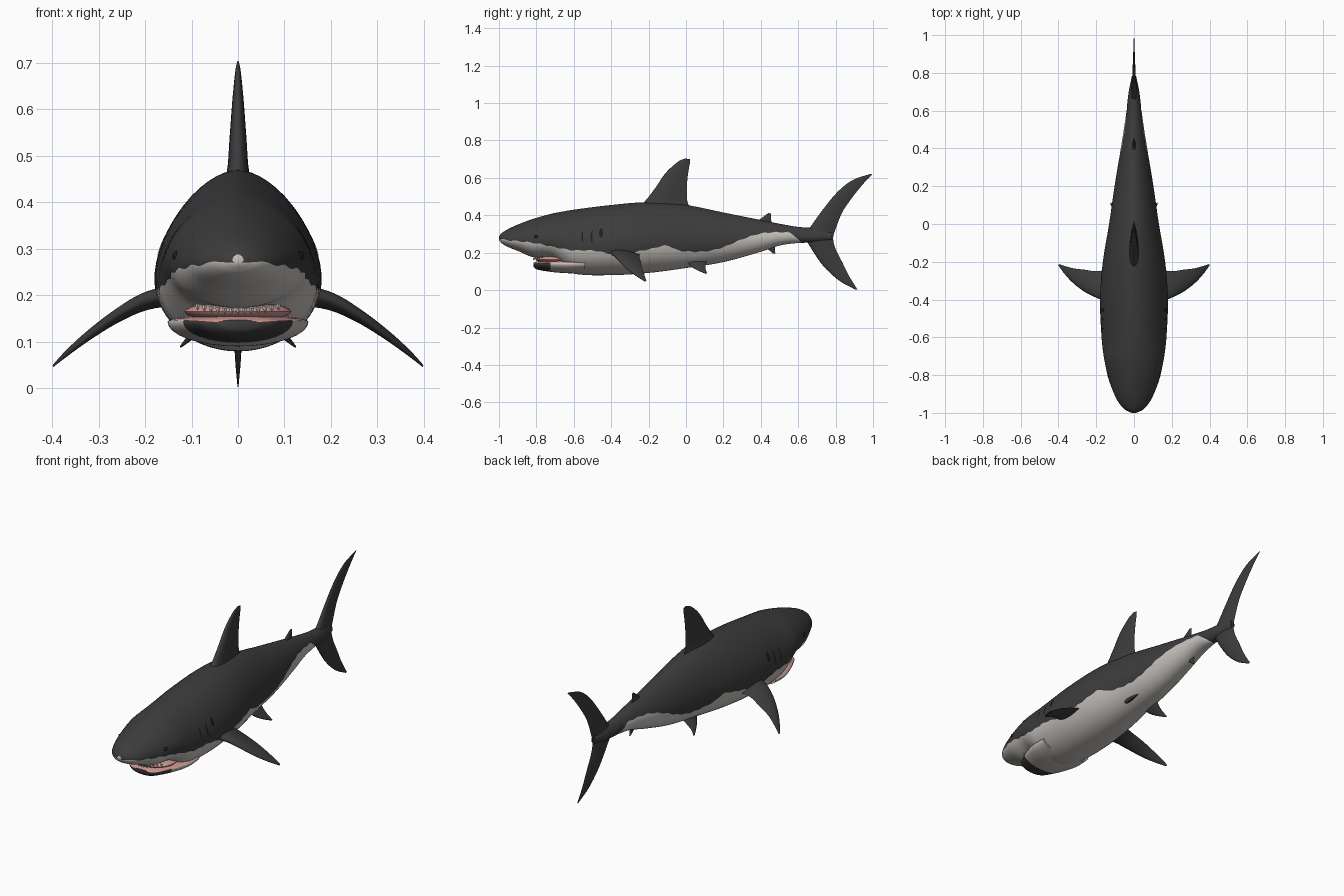
import bpy, bmesh, math
from mathutils import Vector

if "Cube" in bpy.data.objects:
    bpy.data.objects.remove(bpy.data.objects["Cube"])


def material(name, rgb):
    m = bpy.data.materials.new(name)
    m.diffuse_color = (*rgb, 1)
    m.use_nodes = True
    m.node_tree.nodes["Principled BSDF"].inputs["Base Color"].default_value = m.diffuse_color
    return m


DARK = material("dark grey skin", (0.045, 0.045, 0.046))
PALE = material("pale belly", (0.56, 0.53, 0.50))
PINK = material("pink gums", (0.60, 0.30, 0.28))
BLACK = material("black", (0.012, 0.012, 0.012))
TOOTH = material("tooth white", (0.75, 0.73, 0.68))


def smooth(table, t):
    """Smooth curve through rows of (key, values...)."""
    n = len(table)
    t = min(max(t, table[0][0]), table[-1][0])
    i = max(j for j in range(n - 1) if table[j][0] <= t)

    def slope(j, c):
        a, b = table[max(j - 1, 0)], table[min(j + 1, n - 1)]
        return (b[c] - a[c]) / (b[0] - a[0])
    p, q = table[i], table[i + 1]
    h = q[0] - p[0]
    u = (t - p[0]) / h
    return [(2*u**3 - 3*u**2 + 1) * p[c] + (u**3 - 2*u**2 + u) * h * slope(i, c)
            + (3*u**2 - 2*u**3) * q[c] + (u**3 - u**2) * h * slope(i + 1, c)
            for c in range(1, len(p))]


def finish(name, bm, mats, angle=60):
    bmesh.ops.recalc_face_normals(bm, faces=bm.faces)
    me = bpy.data.meshes.new(name)
    bm.to_mesh(me)
    bm.free()
    for m in mats:
        me.materials.append(m)
    ob = bpy.data.objects.new(name, me)
    bpy.context.collection.objects.link(ob)
    bpy.ops.object.select_all(action='DESELECT')
    ob.select_set(True)
    bpy.context.view_layer.objects.active = ob
    bpy.ops.object.shade_smooth_by_angle(angle=math.radians(angle))
    return ob


def loft(name, rings, mats, rule=lambda i, k: 0, angle=60):
    """Skin closed rings, cap both ends."""
    bm = bmesh.new()
    vs = [[bm.verts.new(p) for p in r] for r in rings]
    n = len(vs[0])
    for i in range(len(vs) - 1):
        for k in range(n):
            f = bm.faces.new((vs[i][k], vs[i][(k+1) % n], vs[i+1][(k+1) % n], vs[i+1][k]))
            f.material_index = rule(i, k)
    bm.faces.new(vs[0]).material_index = rule(0, 0)
    bm.faces.new(vs[-1]).material_index = rule(len(vs) - 2, 0)
    return finish(name, bm, mats, angle)


# Body stations: y, underside, back, half width
BODY = [(-1, .268, .288, .012), (-.985, .25, .305, .045), (-.95, .23, .327, .078),
        (-.9, .21, .35, .105), (-.82, .177, .38, .135), (-.72, .165, .408, .157),
        (-.66, .125, .42, .166), (-.6, .088, .43, .172), (-.4, .08, .455, .18),
        (-.2, .092, .47, .165), (0, .118, .455, .132), (.2, .15, .415, .103),
        (.4, .205, .375, .07), (.5, .238, .355, .054), (.6, .252, .338, .04),
        (.7, .255, .33, .028), (.78, .27, .31, .012)]
# Height of the colour line along the body
LINE = [(-1, .272), (-.9, .262), (-.8, .25), (-.68, .225), (-.6, .213), (-.5, .212), (-.4, .195),
        (-.3, .2), (-.2, .218), (-.1, .238), (-.04, .212), (.1, .207), (.2, .23), (.3, .272),
        (.4, .303), (.5, .31), (.56, .305), (.6, .272), (.63, .24), (.8, .24)]


def section(y):
    zb, zt, w = smooth(BODY, y)
    return zb, zt, w, zb + (zt - zb) * .42


def body_point(y, a):
    """Half section, angle from -90 (belly) to 90 (back)."""
    zb, zt, w, zc = section(y)
    c, s = max(math.cos(a), 0), math.sin(a)
    if s > 0:
        return Vector((w * c**1.14, y, zc + (zt - zc) * s**1.14))
    return Vector((w * c, y, zc + (zc - zb) * s))


def angle_at(y, z):
    zb, zt, w, zc = section(y)
    if z > zc:
        return math.asin(min((z - zc) / (zt - zc), 1) ** (1 / 1.14))
    return -math.asin(min((zc - z) / (zc - zb), 1))


LOW, UP, N = 12, 16, 110
ys = [-1 + 1.78 * (i / N) ** 1.25 for i in range(N + 1)]
rings = []
for y in ys:
    mid = min(max(angle_at(y, smooth(LINE, y)[0] + .003 * math.sin(y * 95)), -1.56), 1.4)
    angs = [-math.pi/2 + (mid + math.pi/2) * k / LOW for k in range(LOW)]
    angs += [mid + (math.pi/2 - mid) * k / UP for k in range(UP + 1)]
    half = [body_point(y, a) for a in angs]
    rings.append(half + [Vector((-p.x, p.y, p.z)) for p in half[-2:0:-1]])
SIZE = len(rings[0])
loft("body", rings, [DARK, PALE],
     lambda i, k: 1 if (k < LOW or k >= SIZE - LOW) and ys[i] < .63 else 0)

# Lower jaw: dark chin, pale throat, pink inside
JAW = [(-.815, .125, .147, .045), (-.80, .112, .153, .078), (-.76, .103, .157, .102),
       (-.70, .095, .16, .128), (-.62, .09, .16, .15), (-.54, .095, .16, .15)]
jy = [-.815 + .275 * (i / 20) ** 1.4 for i in range(21)]
rings = []
for y in jy:
    zb, zt, w = smooth(JAW, y)
    ring = []
    for k in range(32):
        a = 2 * math.pi * k / 32
        s = math.sin(a)
        depth = (zt - zb) * (.25 if s > 0 else .75)
        ring.append((w * math.cos(a), y, zb + (zt - zb) * .75 + depth * s))
    rings.append(ring)
loft("lower_jaw", rings, [DARK, PALE, PINK],
     lambda i, k: 2 if 1 <= k < 15 else (0 if jy[i] < -.735 else 1))


def ellipsoid(name, loc, size, mat, seg=24):
    bm = bmesh.new()
    bmesh.ops.create_uvsphere(bm, u_segments=seg, v_segments=seg // 2, radius=1)
    for v in bm.verts:
        v.co = Vector([v.co[i] * size[i] + loc[i] for i in range(3)])
    return finish(name, bm, [mat])


# Mouth lining and teeth
ellipsoid("mouth_lining", (0, -.70, .165), (.115, .105, .022), PINK)
bm = bmesh.new()
for row, (front, z, tilt) in enumerate(((-.815, .172, -1), (-.795, .158, 1))):
    for k in range(-6, 7):
        x = k * .0145
        y = front + 6 * x * x
        top = z + (1.2 * x * x if row == 0 else 0)
        base = [bm.verts.new((x + dx, y + dy, top)) for dx, dy in
                ((-.006, 0), (0, -.004), (.006, 0), (0, .004))]
        tip = bm.verts.new((x, y, top + tilt * .014))
        bm.faces.new(base)
        for j in range(4):
            bm.faces.new((base[j], base[(j + 1) % 4], tip))
finish("teeth", bm, [TOOTH], 20)


def fin(name, rows, normal=(1, 0, 0), side=1, steps=5):
    """Rows: leading y, z, trailing y, z, half thickness, x."""
    table = [(i, *r) for i, r in enumerate(rows)]
    nrm = Vector(normal).normalized()
    rings = []
    for i in range((len(rows) - 1) * steps + 1):
        ly, lz, ty, tz, th, x = smooth(table, i / steps)
        a, b = Vector((x, ly, lz)), Vector((x, ty, tz))
        ring = []
        for k in range(20):
            ang = 2 * math.pi * k / 20
            c = (1 - math.cos(ang)) / 2
            t = 2.6 * math.sqrt(c) * (1 - c) * th * (1 if k < 10 else -1)
            p = a.lerp(b, c) + nrm * t
            ring.append((p.x * side, p.y, p.z))
        rings.append(ring)
    return loft(name, rings, [DARK])


# Fins on the centre line
fin("dorsal_fin", [(-.29, .42, .06, .42, .04, 0), (-.225, .47, .012, .46, .024, 0),
                   (-.165, .545, .004, .535, .018, 0), (-.11, .625, .01, .615, .012, 0),
                   (-.045, .685, .02, .675, .006, 0), (-.005, .704, .022, .70, .002, 0)])
fin("rear_dorsal_fin", [(.36, .35, .465, .345, .012, 0), (.40, .382, .455, .375, .007, 0),
                        (.44, .412, .455, .41, .002, 0)])
fin("anal_fin", [(.40, .25, .48, .26, .012, 0), (.435, .222, .475, .225, .007, 0),
                 (.465, .195, .478, .195, .002, 0)])
fin("tail_fin", [(.985, .621, .998, .622, .001, 0), (.89, .588, .945, .565, .004, 0),
                 (.81, .525, .885, .49, .007, 0), (.735, .435, .835, .415, .010, 0),
                 (.67, .345, .803, .335, .016, 0), (.635, .295, .787, .28, .020, 0),
                 (.665, .23, .80, .22, .016, 0), (.735, .128, .835, .15, .010, 0),
                 (.82, .05, .872, .075, .006, 0), (.905, .003, .917, .003, .001, 0)])

# Paired fins, eyes and gill slits
for side, tag in ((1, "right"), (-1, "left")):
    fin("pectoral_fin_" + tag,
        [(-.42, .205, -.24, .195, .025, .13), (-.39, .19, -.25, .18, .019, .20),
         (-.36, .158, -.242, .152, .014, .26), (-.315, .113, -.235, .118, .010, .32),
         (-.265, .075, -.222, .08, .006, .367), (-.222, .047, -.212, .05, .002, .398)],
        (.45, 0, 1), side)
    fin("pelvic_fin_" + tag,
        [(.0, .155, .11, .155, .012, .06), (.03, .125, .105, .13, .009, .085),
         (.065, .105, .105, .112, .006, .105), (.105, .088, .113, .09, .002, .124)],
        (1, 0, .8), side)
    p = body_point(-.80, angle_at(-.80, .285))
    ellipsoid("eye_" + tag, ((p.x - .004) * side, p.y, p.z), (.009, .012, .010), BLACK, 16)
    bm = bmesh.new()
    for y0, zlo, zhi, wid in ((-.555, .25, .315, .004), (-.505, .25, .32, .005), (-.455, .28, .33, .011)):
        prev = None
        for k in range(9):
            u = k / 8
            z = zlo + (zhi - zlo) * u
            w = wid * math.sin(math.pi * (.08 + .84 * u))
            pair = []
            for d in (-w, w):
                y = y0 + d + .012 * (u - .5) ** 2
                q = body_point(y, angle_at(y, z))
                pair.append(bm.verts.new(((q.x + .002) * side, q.y, q.z + .001)))
            if prev:
                bm.faces.new((prev[0], prev[1], pair[1], pair[0]))
            prev = pair
    finish("gill_slits_" + tag, bm, [BLACK])
